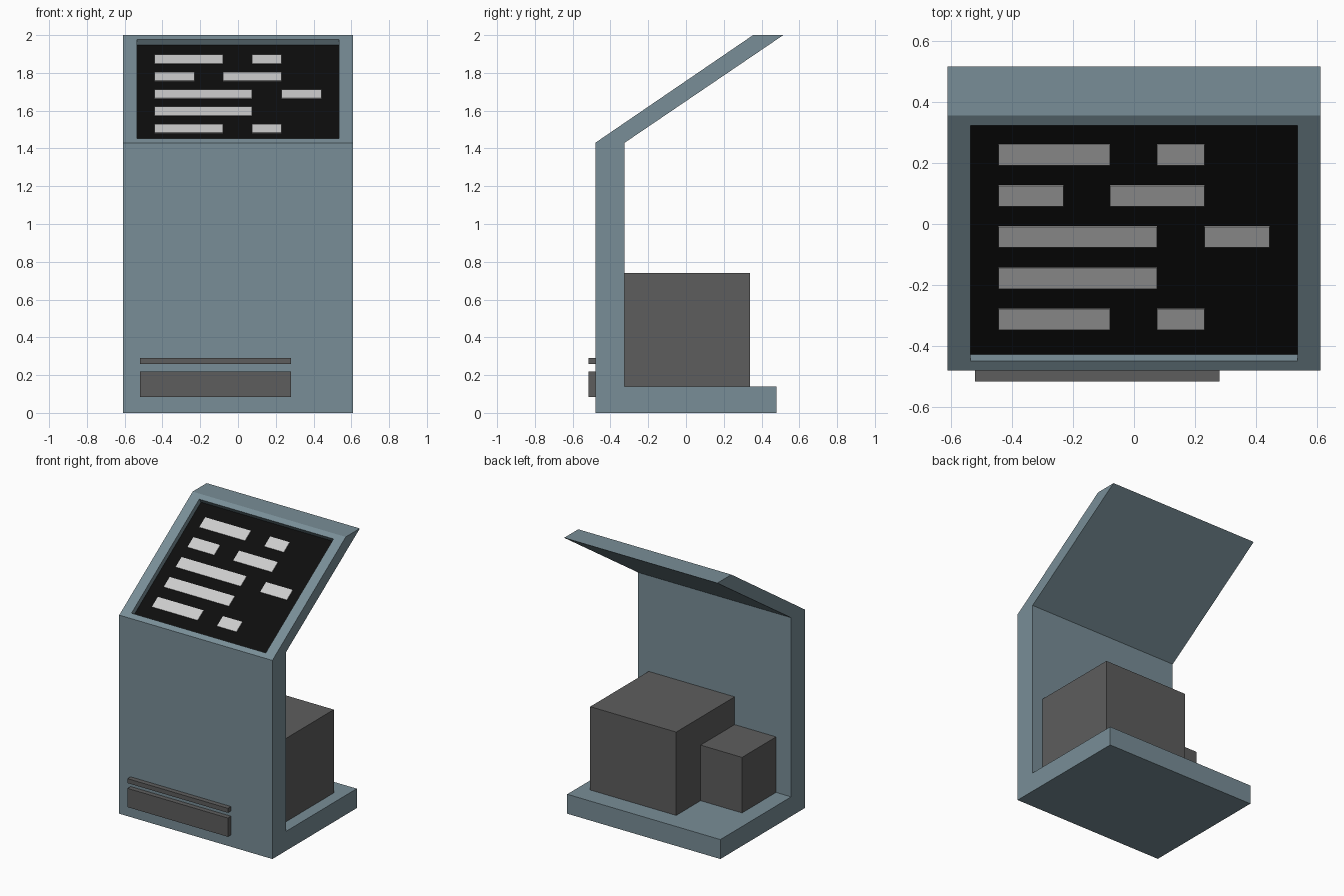
import bpy, bmesh, math
from mathutils import Vector

if "Cube" in bpy.data.objects:
    bpy.data.objects.remove(bpy.data.objects["Cube"])

def material(name, r, g, b):
    m = bpy.data.materials.new(name)
    m.diffuse_color = (r, g, b, 1)
    m.use_nodes = True
    m.node_tree.nodes["Principled BSDF"].inputs["Base Color"].default_value = m.diffuse_color
    return m

shell = material("blue_grey_shell", 0.19, 0.27, 0.31)
dark = material("dark_grey", 0.11, 0.11, 0.11)
black = material("screen_black", 0.004, 0.004, 0.004)
light = material("screen_light", 0.58, 0.58, 0.58)

def finish(name, bm, *mats):
    bmesh.ops.recalc_face_normals(bm, faces=bm.faces)
    mesh = bpy.data.meshes.new(name)
    bm.to_mesh(mesh)
    bm.free()
    for m in mats:
        mesh.materials.append(m)
    ob = bpy.data.objects.new(name, mesh)
    bpy.context.collection.objects.link(ob)
    return ob

def box(name, x, y, z, mat):
    bm = bmesh.new()
    bmesh.ops.create_cube(bm, size=1)
    for v in bm.verts:
        v.co = Vector([(a + b) / 2 + c * (b - a) for (a, b), c in zip((x, y, z), v.co)])
    return finish(name, bm, mat)

# Slope frame of the screen panel
angle = math.atan2(0.57, 0.835)
along = Vector((0, math.cos(angle), math.sin(angle)))
normal = Vector((0, -math.sin(angle), math.cos(angle)))
DEPTH = 0.036

# Housing: side profile extruded across x
profile = [(-0.48, 0), (-0.48, 1.43), (0.355, 2), (0.515, 2),
           (-0.325, 1.43), (-0.325, 0.14), (0.48, 0.14), (0.48, 0)]
bm = bmesh.new()
side = bm.faces.new([bm.verts.new((-0.61, y, z)) for y, z in profile])
ext = bmesh.ops.extrude_face_region(bm, geom=[side])
bmesh.ops.translate(bm, vec=(1.22, 0, 0),
                    verts=[g for g in ext["geom"] if isinstance(g, bmesh.types.BMVert)])
bmesh.ops.recalc_face_normals(bm, faces=bm.faces)

# Recessed screen in the sloping face
screen = max(bm.faces, key=lambda f: f.normal.dot(normal))
bmesh.ops.inset_individual(bm, faces=[screen], thickness=0.055)
for v in screen.verts:
    v.co.x = math.copysign(0.535, v.co.x)
ext = bmesh.ops.extrude_discrete_faces(bm, faces=[screen])
floor = ext["faces"][0]
bmesh.ops.translate(bm, vec=-normal * DEPTH, verts=floor.verts)
floor.material_index = 1
finish("kiosk_housing", bm, shell, black)

# Light bars on the screen, bottom row first
rows = [[(-0.443, -0.079), (0.075, 0.23)],
        [(-0.443, 0.075)],
        [(-0.443, 0.075), (0.23, 0.443)],
        [(-0.443, -0.23), (-0.079, 0.23)],
        [(-0.443, -0.079), (0.075, 0.23)]]
base = Vector((0, -0.48, 1.43)) - normal * DEPTH
for i, row in enumerate(rows):
    for j, x in enumerate(row):
        bar = box(f"screen_bar_{i + 1}_{j + 1}", x, (-0.041, 0.041), (0, 0.005), light)
        bar.location = base + along * (0.181 + i * 0.163)
        bar.rotation_euler.x = angle

# Front tray and slot trim
box("front_tray", (-0.52, 0.28), (-0.515, -0.48), (0.085, 0.22), dark)
box("front_slot_trim", (-0.52, 0.28), (-0.515, -0.48), (0.258, 0.29), dark)

# Equipment boxes on the rear shelf
box("large_equipment_box", (-0.16, 0.525), (-0.325, 0.34), (0.14, 0.74), dark)
box("small_equipment_box", (-0.49, -0.16), (-0.325, 0.062), (0.14, 0.54), dark)
